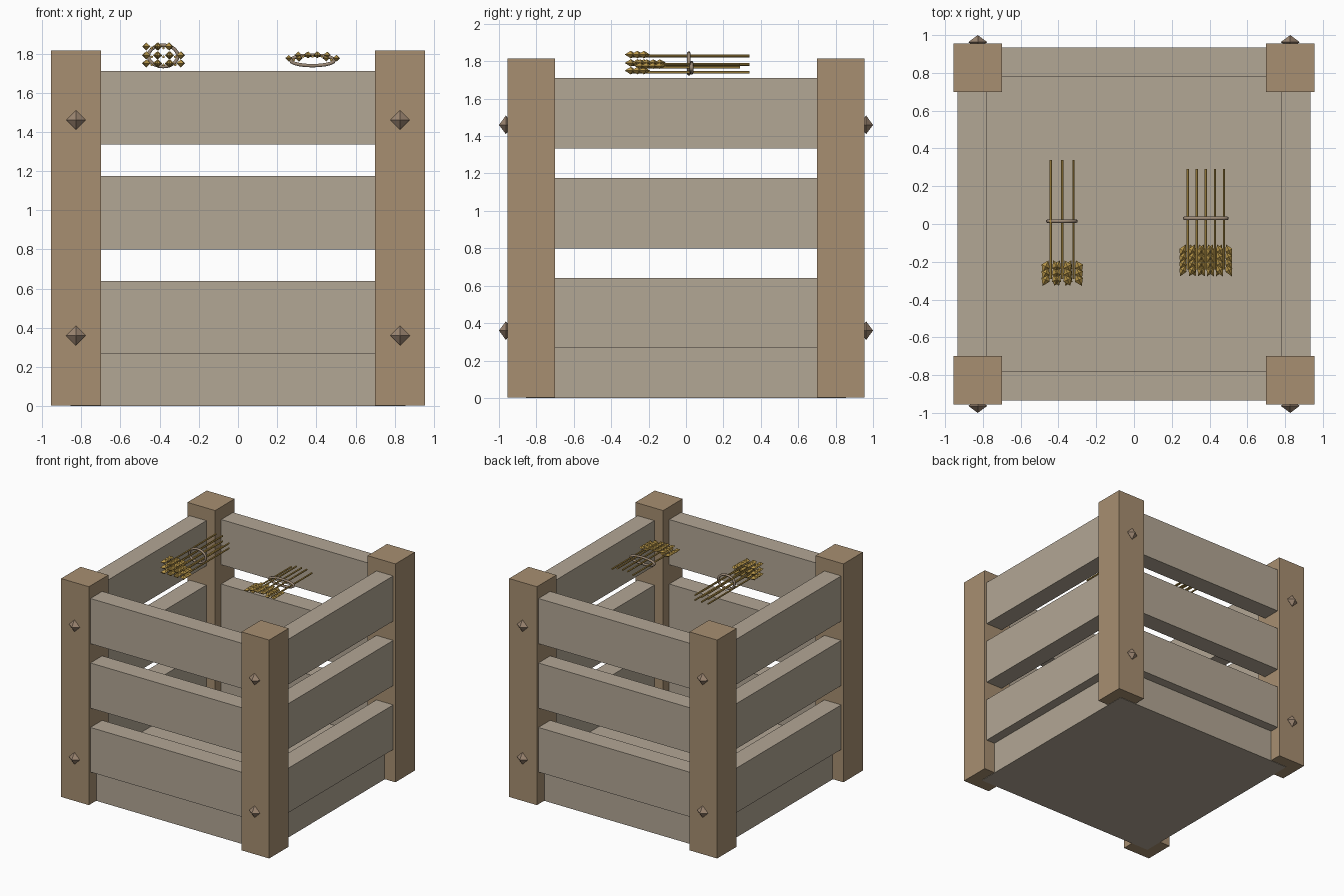
import bpy, bmesh, math
from mathutils import Matrix, Vector

if "Cube" in bpy.data.objects:
    bpy.data.objects.remove(bpy.data.objects["Cube"])


def material(name, rgb):
    m = bpy.data.materials.new(name)
    m.diffuse_color = (*rgb, 1)
    m.use_nodes = True
    m.node_tree.nodes["Principled BSDF"].inputs["Base Color"].default_value = m.diffuse_color
    return m


POST = material("brown wood", (0.39, 0.275, 0.165))
PLANK = material("grey wood", (0.45, 0.385, 0.30))
STUD = material("dull bronze", (0.33, 0.235, 0.165))
GOLD = material("gold", (0.50, 0.32, 0.07))
CORD = material("cord", (0.33, 0.25, 0.18))


def finish(name, bm, mat):
    bmesh.ops.recalc_face_normals(bm, faces=bm.faces)
    me = bpy.data.meshes.new(name)
    bm.to_mesh(me)
    bm.free()
    me.materials.append(mat)
    ob = bpy.data.objects.new(name, me)
    bpy.context.collection.objects.link(ob)
    return ob


def box(name, lo, hi, mat):
    lo, hi = Vector(lo), Vector(hi)
    bm = bmesh.new()
    bmesh.ops.create_cube(bm, size=1, matrix=Matrix.Translation((lo + hi) / 2)
                          @ Matrix.Diagonal((*(hi - lo), 1)))
    return finish(name, bm, mat)


def add_diamond(bm, centre, radii, turn=0):
    """Stretched octahedron."""
    mat = Matrix.Translation(centre) @ Matrix.Rotation(turn, 4, 'Z')
    tips = [[bm.verts.new(mat @ Vector([s * radii[i] if i == a else 0 for i in range(3)]))
             for s in (-1, 1)] for a in range(3)]
    for x in tips[0]:
        for y in tips[1]:
            for z in tips[2]:
                bm.faces.new((x, y, z))


# Corner posts, with two studs on the front or back of each
for sx in (-1, 1):
    for sy in (-1, 1):
        xs, ys = sorted((sx * 0.70, sx * 0.955)), sorted((sy * 0.70, sy * 0.955))
        box("corner_post", (xs[0], ys[0], 0.003), (xs[1], ys[1], 1.815), POST)
        for z in (0.36, 1.46):
            bm = bmesh.new()
            add_diamond(bm, (sx * 0.827, sy * 0.963, z), (0.05, 0.037, 0.05))
            finish("stud", bm, STUD)

# Base block
box("base", (-0.855, -0.855, 0), (0.855, 0.855, 0.28), PLANK)

# Three slats on each side
for z0, z1 in ((0.27, 0.64), (0.80, 1.175), (1.335, 1.71)):
    for s in (-1, 1):
        a, b = sorted((s * 0.78, s * 0.935))
        box("side_slat", (a, -0.72, z0), (b, 0.72, z1), PLANK)
        box("end_slat", (-0.72, a, z0), (0.72, b, z1), PLANK)


def arrow(x, z, y0, y1, spread, blades, size):
    # Shaft
    bm = bmesh.new()
    bmesh.ops.create_cone(bm, cap_ends=True, segments=6, radius1=0.007, radius2=0.007,
                          depth=y1 - y0 - 0.04,
                          matrix=Matrix.Translation((x, (y0 + 0.04 + y1) / 2, z))
                          @ Matrix.Rotation(math.pi / 2, 4, 'X'))
    finish("arrow_shaft", bm, GOLD)
    # Feathers: a row of swept blades on both sides
    bm = bmesh.new()
    for s in (-1, 1):
        for i in range(blades):
            y = y0 + 0.035 + i * 0.035
            add_diamond(bm, (x + s * spread, y, z + 0.008),
                        (size, 0.036, size * 0.85), s * 0.45)
    finish("arrow_feathers", bm, GOLD)


def binding(x, y, z, rx, rz):
    # Cord loop around a bundle
    cu = bpy.data.curves.new("binding", 'CURVE')
    cu.dimensions = '3D'
    cu.bevel_depth = 0.01
    cu.bevel_resolution = 1
    sp = cu.splines.new('POLY')
    n = 20
    sp.points.add(n - 1)
    for i, p in enumerate(sp.points):
        t = 2 * math.pi * i / n
        p.co = (x + rx * math.cos(t), y, z + rz * math.sin(t), 1)
    sp.use_cyclic_u = True
    cu.materials.append(CORD)
    bpy.context.collection.objects.link(bpy.data.objects.new("binding", cu))


# Stacked bundle of arrows
for z, columns in ((1.742, (-0.44, -0.38, -0.32)),
                   (1.783, (-0.44, -0.38, -0.32)),
                   (1.828, (-0.44, -0.38))):
    for x in columns:
        arrow(x, z, -0.33, 0.34, 0.028, 3, 0.024)
binding(-0.382, 0.015, 1.788, 0.075, 0.055)

# Flat bundle of arrows
for i in range(5):
    x = 0.285 + i * 0.0478
    arrow(x, 1.785 if 0 < i < 4 else 1.768, -0.28, 0.29, 0.026, 4, 0.02)
binding(0.38, 0.03, 1.765, 0.112, 0.027)
